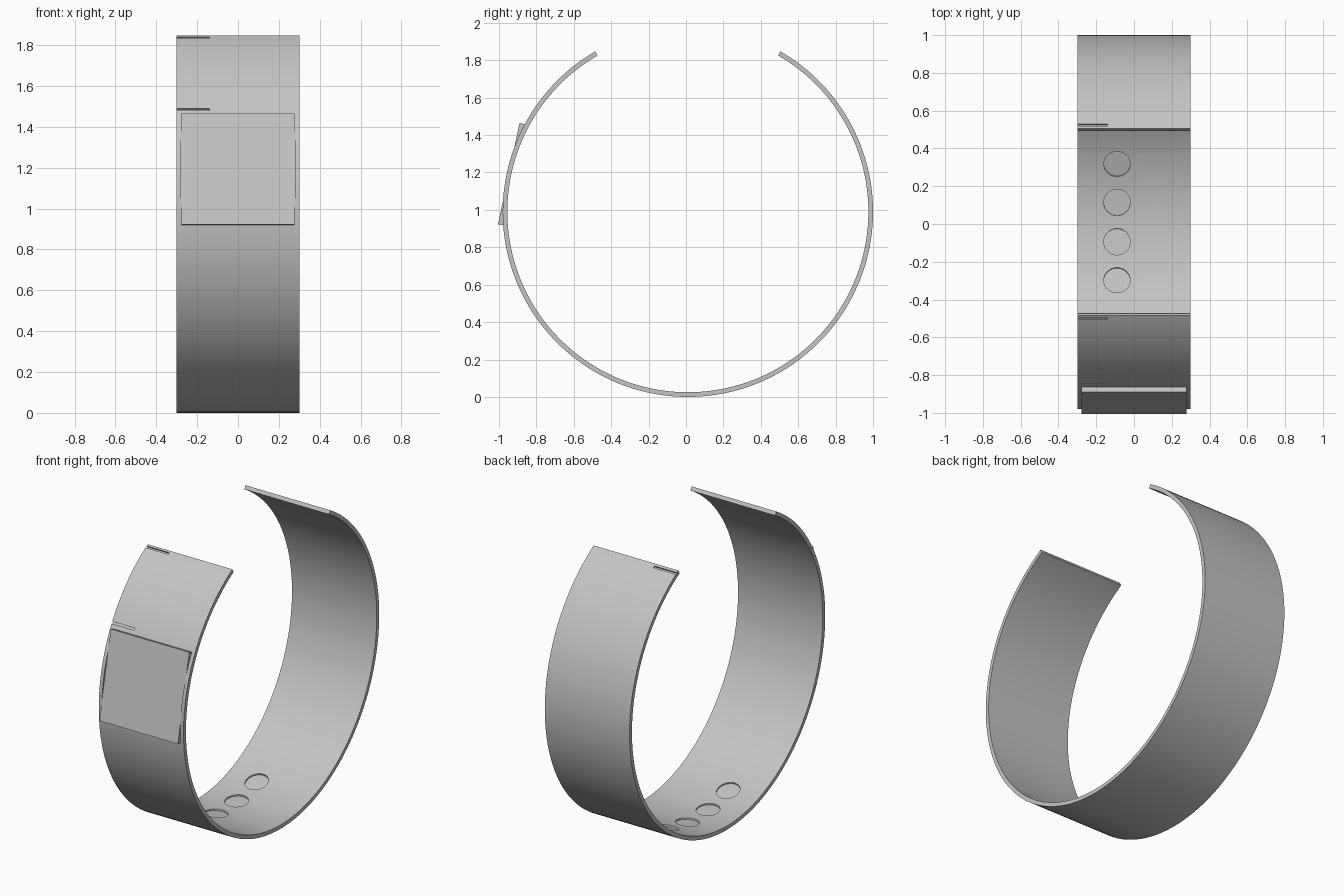
import bpy, bmesh
from math import sin, cos, radians, asin, pi
from mathutils import Matrix, Vector

if "Cube" in bpy.data.objects:
    bpy.data.objects.remove(bpy.data.objects["Cube"])

CY, CZ = 0.01, 0.99            # centre of the ring
R_OUT, R_IN = 0.99, 0.965
HALF_W = 0.30
PLATE_ANGLE, PLATE_D, PLATE_HALF = radians(-78), 0.979, 0.278

grey = bpy.data.materials.new("light grey")
grey.use_nodes = True
grey.diffuse_color = (0.55, 0.55, 0.55, 1)
grey.node_tree.nodes["Principled BSDF"].inputs["Base Color"].default_value = grey.diffuse_color


def polar(r, a):
    """Point on the ring; the angle starts at the top and grows towards the back."""
    return CY + r * sin(a), CZ + r * cos(a)


def arc(r, start, end, n):
    return [polar(r, start + (end - start) * i / n) for i in range(n + 1)]


def make_object(name, bm):
    bmesh.ops.recalc_face_normals(bm, faces=bm.faces)
    mesh = bpy.data.meshes.new(name)
    bm.to_mesh(mesh)
    bm.free()
    mesh.materials.append(grey)
    obj = bpy.data.objects.new(name, mesh)
    bpy.context.collection.objects.link(obj)
    return obj


def extrude_profile(name, outer, inner, half):
    """Solid across x between two matching side curves."""
    bm = bmesh.new()
    rows = []
    for o, i in zip(outer, inner):
        rows.append([bm.verts.new((x, *p)) for x, p in
                     ((-half, o), (half, o), (half, i), (-half, i))])
    for a, b in zip(rows, rows[1:]):
        for k in range(4):
            bm.faces.new((a[k], a[(k + 1) % 4], b[(k + 1) % 4], b[k]))
    bm.faces.new(rows[0])
    bm.faces.new(rows[-1])
    return make_object(name, bm)


def on_ring(r, a, x=0):
    """Frame on the ring with its z axis pointing outwards."""
    return Matrix.Translation((x, *polar(r, a))) @ Matrix.Rotation(-a, 4, 'X')


def add_box(bm, frame, size):
    bmesh.ops.create_cube(bm, size=1, matrix=frame @ Matrix.Diagonal((*size, 1)))


def smooth(obj):
    bpy.ops.object.select_all(action='DESELECT')
    obj.select_set(True)
    bpy.context.view_layer.objects.active = obj
    bpy.ops.object.shade_smooth_by_angle(angle=radians(25))


# Open band
start, end = radians(30), radians(330)
band = extrude_profile("band", arc(R_OUT, start, end, 150),
                       arc(R_IN, start, end, 150), HALF_W)

# Cutters: display pocket, edge grooves, round sensor recesses
bm = bmesh.new()
add_box(bm, on_ring(1.022, PLATE_ANGLE), (2 * PLATE_HALF, 2 * PLATE_HALF, 0.1))
for degrees in (-31.1, -60, 31.3):
    add_box(bm, on_ring(R_OUT, radians(degrees), -0.23), (0.18, 0.013, 0.02))
for degrees in (-18.6, -6.2, 6.2, 18.6):
    bmesh.ops.create_cone(bm, cap_ends=True, segments=40, radius1=0.07, radius2=0.07,
                          depth=0.02, matrix=on_ring(R_IN - 0.002, pi - radians(degrees), -0.09))
cutter = make_object("recess_cutter", bm)
cutter.hide_render = True

cut = band.modifiers.new("recesses", 'BOOLEAN')
cut.operation, cut.solver, cut.object = 'DIFFERENCE', 'EXACT', cutter
bpy.context.view_layer.objects.active = band
bpy.ops.object.modifier_apply(modifier=cut.name)
bpy.data.objects.remove(cutter)
smooth(band)

# Flat display plate, curved underneath to sit in the band
r_under = 0.969
spread = asin(PLATE_HALF / R_OUT)
frame = on_ring(PLATE_D, PLATE_ANGLE)
n = 16
flat = []
for i in range(n + 1):
    p = frame @ Vector((0, PLATE_HALF * (1 - 2 * i / n), 0))
    flat.append((p.y, p.z))
under = arc(r_under, PLATE_ANGLE + spread, PLATE_ANGLE - spread, n)
plate = extrude_profile("display_plate", flat, under, PLATE_HALF - 0.0005)
smooth(plate)
